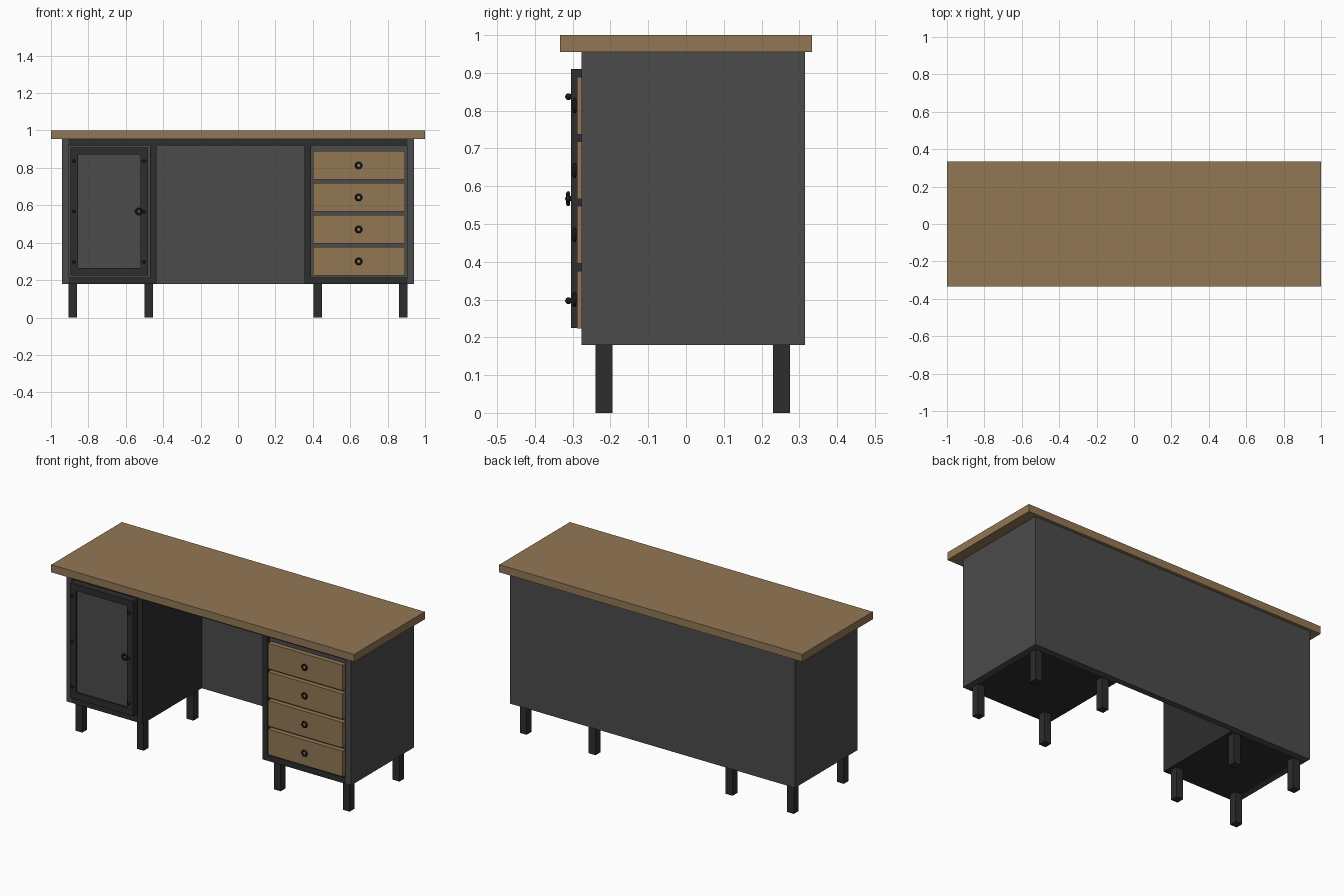
import bpy
from math import radians

if "Cube" in bpy.data.objects:
    bpy.data.objects.remove(bpy.data.objects["Cube"])


def material(name, rgb):
    m = bpy.data.materials.new(name)
    m.use_nodes = True
    m.diffuse_color = (*rgb, 1)
    m.node_tree.nodes["Principled BSDF"].inputs["Base Color"].default_value = (*rgb, 1)
    return m


WOOD = material("brown wood", (0.29, 0.185, 0.09))
GREY = material("grey panel", (0.07, 0.07, 0.07))
DARK = material("dark frame", (0.026, 0.026, 0.026))
BLACK = material("black hardware", (0.01, 0.01, 0.01))


def finish(name, mat):
    ob = bpy.context.object
    ob.name = name
    ob.data.materials.append(mat)
    return ob


def box(name, mat, x, y, z):
    """Box from (low, high) ranges on each axis."""
    spans = (x, y, z)
    bpy.ops.mesh.primitive_cube_add(size=1, location=[(a + b) / 2 for a, b in spans])
    ob = finish(name, mat)
    ob.scale = [b - a for a, b in spans]
    bpy.ops.object.transform_apply(location=False, rotation=False, scale=True)
    return ob


def ring_knob(name, x, y, z):
    """Round pull: short stem carrying a ring that faces the front."""
    bpy.ops.mesh.primitive_torus_add(major_radius=0.015, minor_radius=0.005,
                                     major_segments=24, minor_segments=8,
                                     location=(x, y - 0.007, z), rotation=(radians(90), 0, 0))
    finish(name + "_ring", BLACK)
    bpy.ops.object.shade_smooth()


def bolt(name, x, y, z):
    bpy.ops.mesh.primitive_uv_sphere_add(segments=12, ring_count=8, radius=0.009,
                                         location=(x, y - 0.006, z))
    finish(name, BLACK)
    bpy.ops.object.shade_smooth()


FRONT, BACK = -0.277, 0.315
LOW, HIGH = 0.18, 0.955
T = 0.035          # board thickness
INNER = BACK - T   # inside face of back panel

# Worktop and shell
box("worktop", WOOD, (-1, 1), (-0.333, 0.333), (HIGH, 1))
box("back_panel", GREY, (-0.94, 0.94), (INNER, BACK), (LOW, HIGH))
box("right_outer_side", GREY, (-0.94, -0.905), (FRONT, INNER), (LOW, HIGH))
box("left_outer_side", GREY, (0.905, 0.94), (FRONT, INNER), (LOW, HIGH))
box("top_rail", DARK, (-0.905, 0.905), (FRONT, INNER), (HIGH - T, HIGH))

# Cabinets: inner wall, floor, recessed core, legs
cabinets = {"right": ((-0.47, -0.435), (-0.905, -0.47), (-0.905, -0.50)),
            "left": ((0.355, 0.39), (0.39, 0.905), (0.405, 0.86))}
for side, (wall, hollow, legs) in cabinets.items():
    box(side + "_inner_wall", DARK, wall, (FRONT, INNER), (LOW, HIGH - T))
    box(side + "_floor", DARK, hollow, (FRONT, INNER), (LOW, LOW + T))
    box(side + "_core", GREY, hollow, (FRONT + 0.017, INNER), (LOW + T, HIGH - T))
    for i, x in enumerate(legs):
        for label, y in (("front", -0.24), ("back", 0.23)):
            box(f"{side}_{label}_leg_{i + 1}", DARK, (x, x + 0.045), (y, y + 0.045), (0, LOW))

# Drawers
for i in range(4):
    z = 0.224 + i * 0.171
    box(f"drawer_{i + 1}", WOOD, (0.4, 0.893), (-0.288, -0.258), (z, z + 0.152))
    ring_knob(f"drawer_{i + 1}_pull", 0.645, -0.288, z + 0.076)

# Door: four frame bars around a sunken panel
DX, DZ, DY = (-0.895, -0.48), (0.225, 0.91), (-0.305, -0.258)
PX, PZ = (-0.855, -0.52), (0.265, 0.872)
box("door_hinge_stile", DARK, (DX[0], PX[0]), DY, DZ)
box("door_lock_stile", DARK, (PX[1], DX[1]), DY, DZ)
box("door_bottom_rail", DARK, PX, DY, (DZ[0], PZ[0]))
box("door_top_rail", DARK, PX, DY, (PZ[1], DZ[1]))
box("door_panel", GREY, PX, (-0.295, -0.258), PZ)
ring_knob("door_pull", -0.53, -0.305, 0.567)
for x in (-0.877, -0.503):
    for z in (0.297, 0.567, 0.837):
        bolt("door_bolt", x, DY[0], z)
